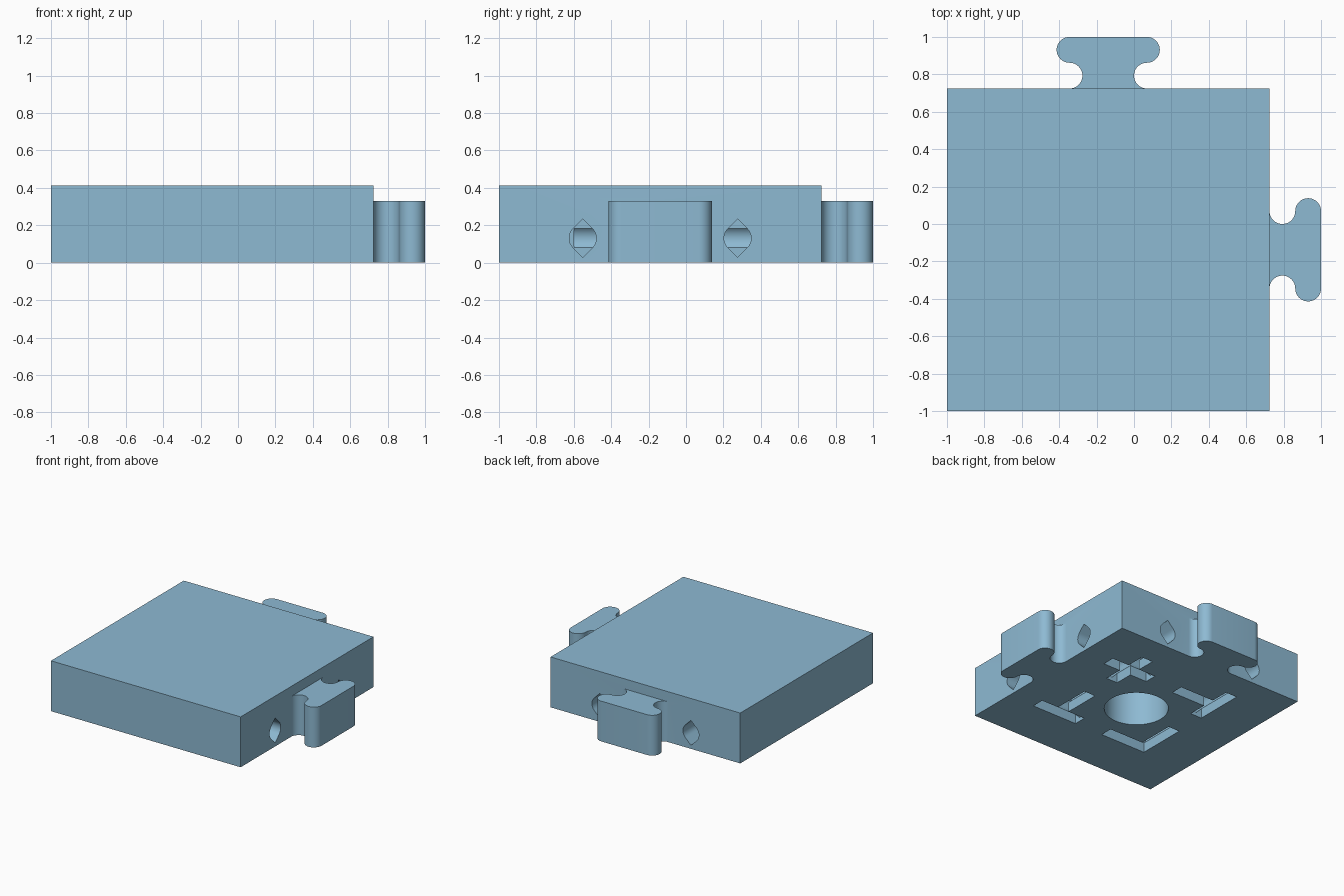
import bpy, bmesh, math
from mathutils import Matrix, Vector

if "Cube" in bpy.data.objects:
    bpy.data.objects.remove(bpy.data.objects["Cube"])

U = 2 / 29            # design unit: tile is 25 wide plus a 4 deep tab
HALF, MID = 12.5, -2  # tile half width and tile centre, in design units
PI = math.pi

blue = bpy.data.materials.new("slate_blue")
blue.diffuse_color = (0.27, 0.49, 0.65, 1)
blue.use_nodes = True
blue.node_tree.nodes["Principled BSDF"].inputs["Base Color"].default_value = blue.diffuse_color


def prism(name, profile, depth, matrix):
    """Extrude a 2D profile along its local z and place it."""
    bm = bmesh.new()
    face = bm.faces.new([bm.verts.new((x, y, 0)) for x, y in profile])
    new = bmesh.ops.extrude_face_region(bm, geom=[face])["geom"]
    bmesh.ops.translate(bm, vec=(0, 0, depth),
                        verts=[v for v in new if isinstance(v, bmesh.types.BMVert)])
    bmesh.ops.transform(bm, matrix=Matrix.Scale(U, 4) @ matrix, verts=bm.verts)
    bmesh.ops.recalc_face_normals(bm, faces=bm.faces)
    mesh = bpy.data.meshes.new(name)
    bm.to_mesh(mesh)
    bm.free()
    mesh.materials.append(blue)
    ob = bpy.data.objects.new(name, mesh)
    bpy.context.collection.objects.link(ob)
    return ob


def arc(cx, cy, r, a0, a1, n=12):
    return [(cx + r * math.cos(a0 + (a1 - a0) * i / n),
             cy + r * math.sin(a0 + (a1 - a0) * i / n)) for i in range(n + 1)]


def rect(x0, x1, y0, y1):
    return [(x0, y0), (x1, y0), (x1, y1), (x0, y1)]


def at(x, y, z=0):
    return Matrix.Translation((MID + x, MID + y, z))


def combine(target, other, operation):
    """Apply a boolean and drop the helper."""
    other.hide_render = True
    mod = target.modifiers.new("bool", 'BOOLEAN')
    mod.object, mod.operation, mod.solver = other, operation, 'EXACT'
    mesh = bpy.data.meshes.new_from_object(
        target.evaluated_get(bpy.context.evaluated_depsgraph_get()))
    target.modifiers.clear()
    target.data = mesh
    bpy.data.objects.remove(other)


# Square tile
tile = prism("connector_tile", rect(-HALF, HALF, -HALF, HALF), 6, at(0, 0))

# T-shaped tabs on the back and right walls
right_half = [(3, -0.5)] + arc(3, 1, 1, 1.5 * PI, 0.5 * PI, 20) \
    + arc(3, 3, 1, -0.5 * PI, 0.5 * PI, 20)[1:]
tab = right_half + [(-x, y) for x, y in reversed(right_half)]
for turn in (0, -PI / 2):
    spin = Matrix.Rotation(turn, 4, 'Z')
    place = at(0, 0) @ spin @ Matrix.Translation((0, HALF, 0))
    combine(tile, prism("tab", tab, 4.8, place), 'UNION')

# Round pocket in the underside
combine(tile, prism("pocket", arc(0, 0, 3.5, 0, 2 * PI, 64)[:-1], 5.8, at(0, 0, -1)),
        'DIFFERENCE')

# Round tunnels with pointed top and bottom, opening on the right and back walls
R = 1.05
side = arc(0, 0, R, -PI / 4, PI / 4)
hole = [(0, -R * math.sqrt(2))] + side + [(0, R * math.sqrt(2))] \
    + [(-x, y) for x, y in reversed(side)]
along_x = Matrix(((0, 0, 1, 0), (1, 0, 0, 0), (0, 1, 0, 0), (0, 0, 0, 1)))
along_y = Matrix(((-1, 0, 0, 0), (0, 0, 1, 0), (0, 1, 0, 0), (0, 0, 0, 1)))
for o in (-6, 6):
    combine(tile, prism("tunnel", hole, 20, at(-6.7, o, 1.9) @ along_x), 'DIFFERENCE')
    combine(tile, prism("tunnel", hole, 20, at(o, -6.7, 1.9) @ along_y), 'DIFFERENCE')

# Crossed slots over the tunnel junctions; arms stay clear of the plain walls
W = 0.75
span = {-6: (-6.75, -0.75), 6: (3, 9)}
for i in (-6, 6):
    for j in (-6, 6):
        combine(tile, prism("slot", rect(*span[i], j - W, j + W), 4.3, at(0, 0, -1)),
                'DIFFERENCE')
        combine(tile, prism("slot", rect(i - W, i + W, *span[j]), 4.3, at(0, 0, -1)),
                'DIFFERENCE')

# Smooth the rounded walls, keep the edges crisp
bpy.context.view_layer.objects.active = tile
tile.select_set(True)
bpy.ops.object.shade_smooth_by_angle(angle=math.radians(30))
